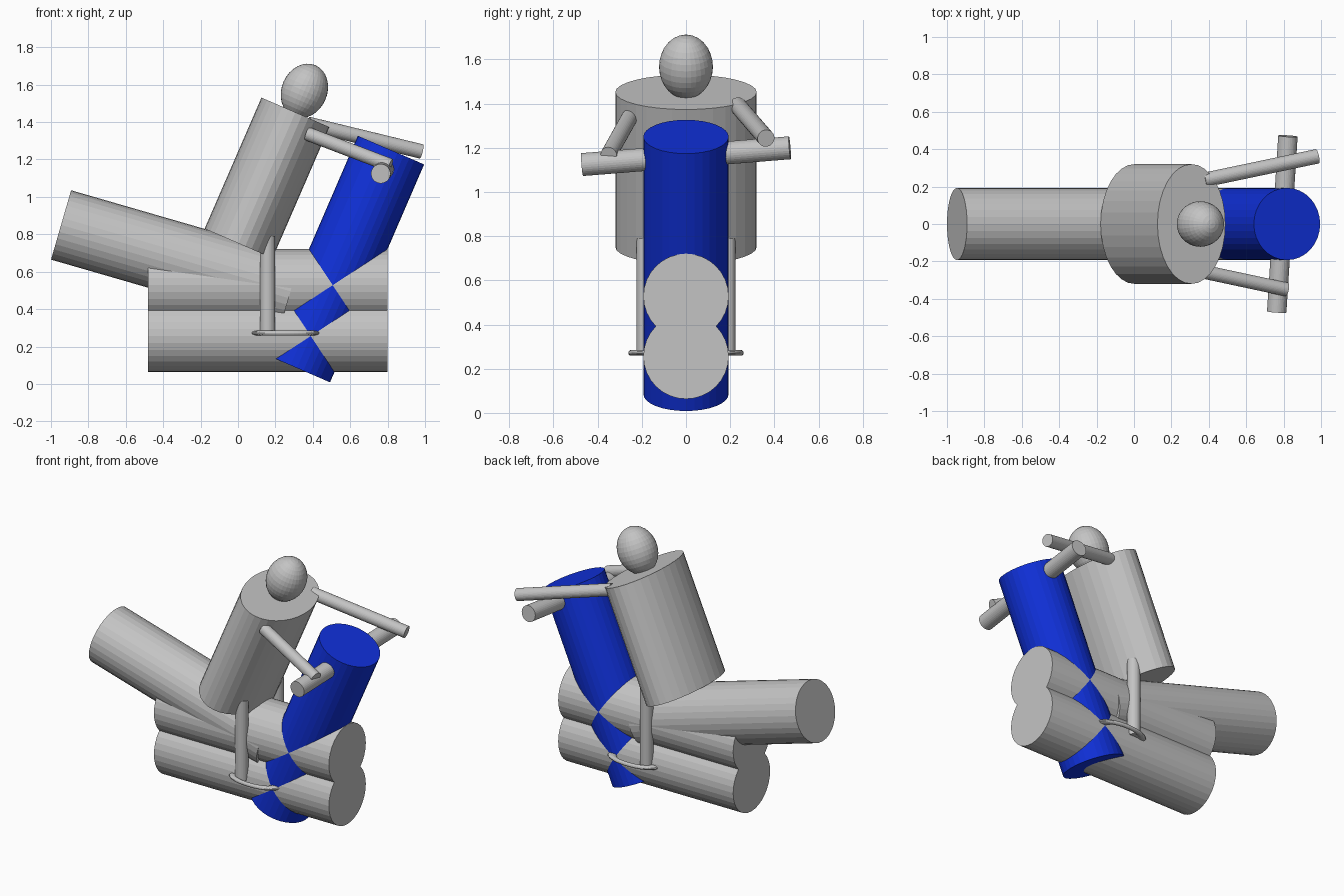
import bpy
from mathutils import Vector

if "Cube" in bpy.data.objects:
    bpy.data.objects.remove(bpy.data.objects["Cube"])


def material(name, rgb):
    m = bpy.data.materials.new(name)
    m.diffuse_color = (*rgb, 1)
    m.use_nodes = True
    m.node_tree.nodes["Principled BSDF"].inputs["Base Color"].default_value = m.diffuse_color
    return m


GREY = material("light grey", (0.55, 0.55, 0.55))
BLUE = material("blue", (0.005, 0.03, 0.70))


def finish(name, mat):
    ob = bpy.context.object
    ob.name = name
    ob.data.materials.append(mat)
    return ob


def rod(name, start, end, rx, ry=None, mat=GREY):
    """Cylinder between two points, optionally with an oval section."""
    a, b = Vector(start), Vector(end)
    bpy.ops.mesh.primitive_cylinder_add(vertices=32, radius=1, depth=1, location=(a + b) / 2)
    ob = finish(name, mat)
    ob.rotation_mode = 'QUATERNION'
    ob.rotation_quaternion = Vector((0, 0, 1)).rotation_difference(b - a)
    ob.scale = (rx, ry or rx, (b - a).length)
    return ob


# Vehicle body: four equal tubes that run into each other
R = 0.193
rod("lower_body", (-0.48, 0, 0.256), (0.80, 0, 0.256), R)
rod("upper_body", (-0.48, 0, 0.528), (0.80, 0, 0.528), R)
rod("tail", (-0.946, 0, 0.85), (0.281, 0, 0.495), R)
rod("steering_column", (0.315, 0, 0.085), (0.818, 0, 1.25), R, mat=BLUE)

# Handlebar, turned slightly
rod("handlebar", (0.763, -0.47, 1.124), (0.823, 0.47, 1.20), 0.052)

# Rider
rod("torso", (0.003, 0, 0.751), (0.307, 0, 1.452), 0.198, 0.32)
bpy.ops.mesh.primitive_uv_sphere_add(segments=32, ring_count=16, radius=1,
                                     location=(0.355, 0, 1.567), rotation=(0, 0.41, 0))
finish("head", GREY).scale = (0.122, 0.122, 0.149)

rod("right_arm", (0.37, -0.255, 1.338), (0.815, -0.35, 1.168), 0.037)
rod("left_arm", (0.375, 0.235, 1.39), (0.98, 0.362, 1.243), 0.039)

# Legs with ring-shaped foot rests
for side, s in (("right", -1), ("left", 1)):
    rod(side + "_leg", (0.158, s * 0.185, 0.265), (0.158, s * 0.185, 0.79), 0.04)
    bpy.ops.mesh.primitive_torus_add(major_segments=48, minor_segments=12, major_radius=0.061,
                                     minor_radius=0.013, location=(0.254, s * 0.187, 0.272))
    finish(side + "_foot_rest", GREY).scale = (2.45, 1, 1)
